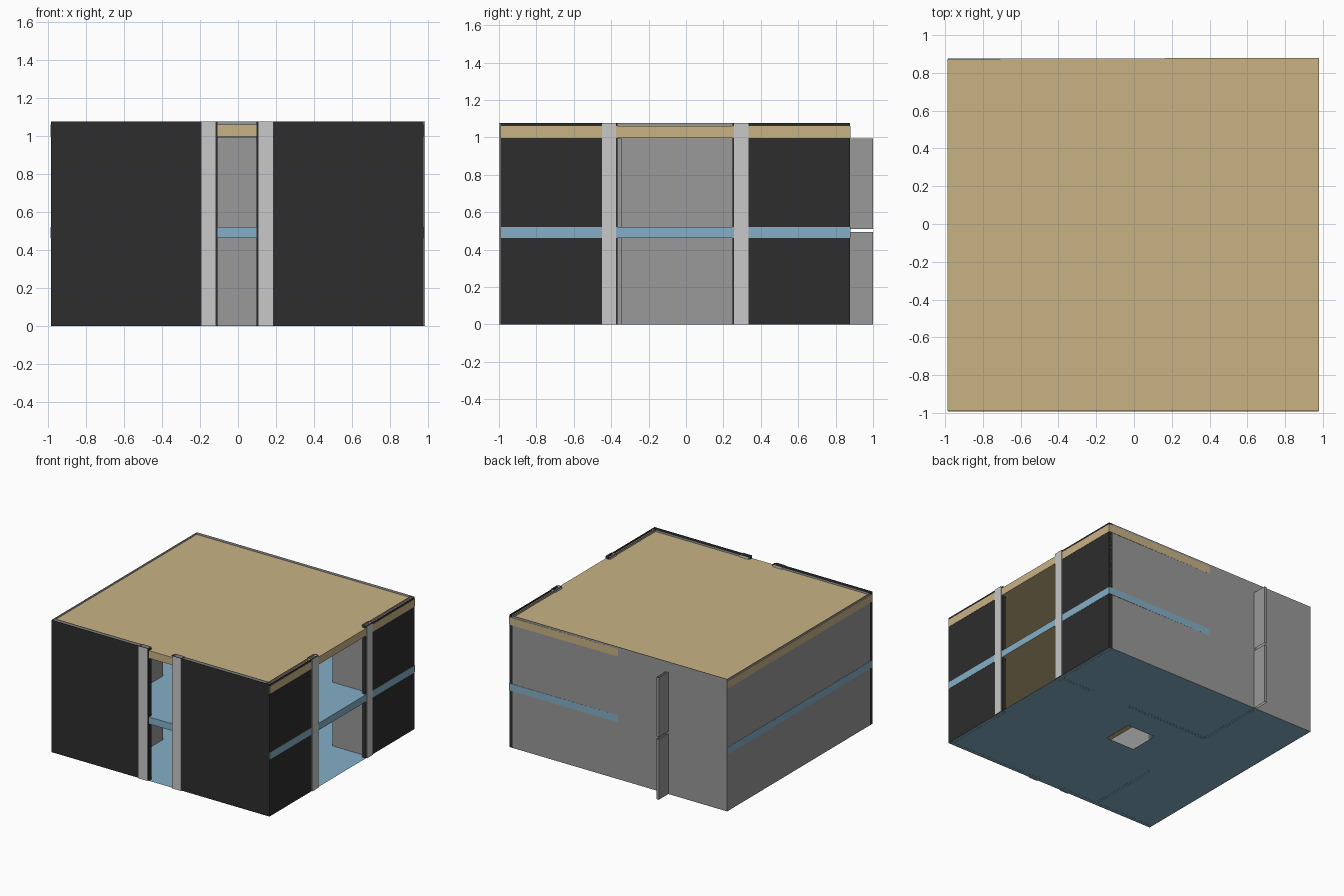
import bpy, bmesh

if "Cube" in bpy.data.objects:
    bpy.data.objects.remove(bpy.data.objects["Cube"])

def material(name, rgb):
    m = bpy.data.materials.new(name)
    m.diffuse_color = (*rgb, 1)
    m.use_nodes = True
    m.node_tree.nodes["Principled BSDF"].inputs["Base Color"].default_value = m.diffuse_color
    return m

DARK = material("dark cladding", (0.026, 0.026, 0.026))
GREY = material("grey plaster", (0.32, 0.32, 0.32))
LIGHT = material("light trim", (0.58, 0.58, 0.58))
TAN = material("tan roofing", (0.58, 0.45, 0.235))
BLUE = material("blue flooring", (0.23, 0.43, 0.57))

# Outer limits of the wall shell
L, R, F, B, H = -0.985, 0.978, -0.992, 0.877, 1.077

def finish(name, bm, mats):
    me = bpy.data.meshes.new(name)
    bm.to_mesh(me)
    bm.free()
    for m in mats:
        me.materials.append(m)
    ob = bpy.data.objects.new(name, me)
    bpy.context.collection.objects.link(ob)
    return ob

def prism(name, pts, z0, z1, mats, caps=True, rule=None):
    """Upright prism on a plan outline; walls have no caps. rule(normal) gives the material."""
    bm = bmesh.new()
    lo = [bm.verts.new((x, y, z0)) for x, y in pts]
    hi = [bm.verts.new((x, y, z1)) for x, y in pts]
    n = len(pts)
    for i in range(n):
        j = (i + 1) % n
        bm.faces.new((lo[i], lo[j], hi[j], hi[i]))
    if caps:
        bm.faces.new(lo[::-1])
        bm.faces.new(hi)
    bm.normal_update()
    if rule:
        for f in bm.faces:
            f.material_index = rule(f.normal)
    return finish(name, bm, mats)

def rect(x0, x1, y0, y1):
    return [(x0, y0), (x1, y0), (x1, y1), (x0, y1)]

def plane(name, quads, mat):
    bm = bmesh.new()
    for q in quads:
        bm.faces.new([bm.verts.new(p) for p in q])
    return finish(name, bm, [mat])

# Clad walls at front and right: hollow shells, dark outside and grey inside
T = 0.03
for i, (a, b) in enumerate([(L, -0.108), (0.098, R)]):
    prism(f"front_wall_{i}", rect(a, b, F, F + T), 0, H, [DARK, GREY], False,
          lambda n: 1 if n.y > 0.5 else 0)
for i, (a, b) in enumerate([(F, -0.366), (0.248, B)]):
    prism(f"right_wall_{i}", rect(R - T, R, a, b), 0, H, [DARK, GREY], False,
          lambda n: 1 if n.x < -0.5 else 0)

# Plain walls at back and left, single skins
plane("left_wall", [[(L, B, 0), (L, F, 0), (L, F, H), (L, B, H)]], GREY)
plane("back_wall", [[(R, B, 0), (L, B, 0), (L, B, H), (R, B, H)]], GREY)

# Light piers beside the openings, standing slightly proud of the walls
for i, (a, b) in enumerate([(-0.195, -0.117), (0.106, 0.187)]):
    prism(f"front_pier_{i}", rect(a, b, -1.0, F + T + 0.008), 0, H, [LIGHT], False)
for i, (a, b) in enumerate([(-0.45, -0.374), (0.256, 0.333)]):
    prism(f"right_pier_{i}", rect(R - T - 0.008, 0.985, a, b), 0, H, [LIGHT], False)

# Ground floor sheet with a square hole
xs, ys = [L, -0.14, 0.117, R], [F, -0.175, 0.07, B]
plane("ground_floor",
      [[(x, y, 0.001) for x, y in rect(xs[i], xs[i + 1], ys[j], ys[j + 1])]
       for i in range(3) for j in range(3) if (i, j) != (1, 1)], BLUE)

# Slabs: edges show on the left and right, and on half of the slightly skewed back
slab = [(L - 0.002, F + 0.002), (R + 0.002, F + 0.002),
        (R + 0.002, B + 0.003), (L - 0.002, B - 0.003)]
prism("upper_floor_slab", slab, 0.463, 0.52, [BLUE, TAN], True,
      lambda n: 1 if n.z < -0.5 else 0)
prism("roof_slab", slab, 0.998, 1.06, [TAN])

# Inner partitions with door gaps on both storeys; one runs out through the back
PX, PY, W = -0.435, 0.285, 0.02
for k, (z0, z1) in enumerate([(0, 0.493), (0.51, 0.995)]):
    plans = {"side_partition": rect(PX - W, PX, F + T, -0.345),
             "rear_partition": rect(PX - W, PX, PY, 1.0),
             "cross_partition": rect(PX, 0.3, PY, PY + W),
             "short_partition": rect(0.65, R - T, PY, PY + W)}
    for name, pts in plans.items():
        prism(f"{name}_{k}", pts, z0, z1, [GREY], False)
